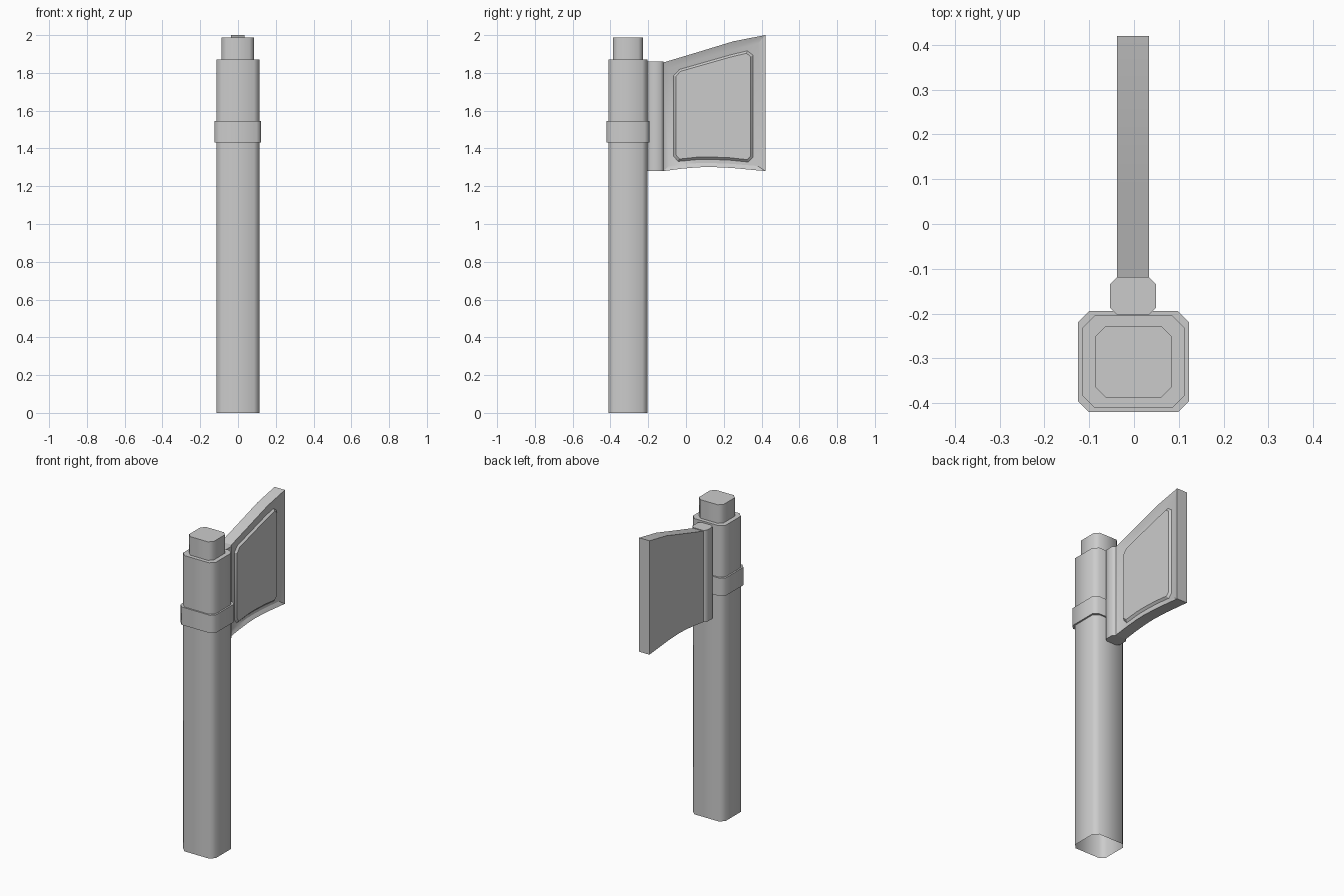
import bpy
import math

if "Cube" in bpy.data.objects:
    bpy.data.objects.remove(bpy.data.objects["Cube"])


def loft(name, rings, cap_start=True, cap_end=True, angle=50):
    """Bridge equal-length rings of points into one mesh."""
    n = len(rings[0])
    verts = [p for ring in rings for p in ring]
    faces = [(k * n + i, k * n + (i + 1) % n, (k + 1) * n + (i + 1) % n, (k + 1) * n + i)
             for k in range(len(rings) - 1) for i in range(n)]
    if cap_start:
        faces.append(tuple(reversed(range(n))))
    if cap_end:
        faces.append(tuple(range((len(rings) - 1) * n, len(rings) * n)))
    mesh = bpy.data.meshes.new(name)
    mesh.from_pydata(verts, [], faces)
    mesh.update()
    obj = bpy.data.objects.new(name, mesh)
    bpy.context.collection.objects.link(obj)
    bpy.ops.object.select_all(action='DESELECT')
    obj.select_set(True)
    bpy.context.view_layer.objects.active = obj
    bpy.ops.object.shade_smooth_by_angle(angle=math.radians(angle))
    return obj


def octagon(x0, x1, y0, y1, c, z):
    """Rectangle with cut corners, counter-clockwise."""
    return [(x0 + c, y0, z), (x1 - c, y0, z), (x1, y0 + c, z), (x1, y1 - c, z),
            (x1 - c, y1, z), (x0 + c, y1, z), (x0, y1 - c, z), (x0, y0 + c, z)]


def at_x(points, x):
    return [(x, y, z) for y, z in points]


# Handle: open-bottomed post with a stepped plug on top
loft("handle", [octagon(-.115, .113, -.411, -.204, .028, 0),
                octagon(-.115, .113, -.411, -.204, .028, 1.87),
                octagon(-.087, .085, -.387, -.228, .024, 1.87),
                octagon(-.087, .085, -.387, -.228, .024, 1.987)], cap_start=False)

# Collar band around the handle
loft("collar", [octagon(-.112, .110, -.408, -.207, .026, 1.432),
                octagon(-.125, .123, -.42, -.194, .025, 1.432),
                octagon(-.125, .123, -.42, -.194, .025, 1.545),
                octagon(-.112, .110, -.408, -.207, .026, 1.545)],
     cap_start=False, cap_end=False)

# Socket joining the blade to the handle
loft("blade_socket", [octagon(-.053, .049, -.203, -.118, .016, z) for z in (1.28, 1.86)])

# Blade with a recessed right face
outline = [(-.12, 1.28), (-.03, 1.292), (.06, 1.3), (.13, 1.302), (.24, 1.297), (.42, 1.28),
           (.42, 2.0), (.25, 1.967), (.06, 1.909), (-.12, 1.855)]
recess = [(-.09, 1.309), (-.02, 1.317), (.06, 1.322), (.13, 1.323), (.23, 1.319), (.38, 1.307),
          (.38, 1.955), (.24, 1.921), (.06, 1.869), (-.09, 1.823)]
loft("blade", [at_x(outline, -.038), at_x(outline, .034), at_x(recess, .02)], angle=30)

# Raised panel inside the recess
base = [(-.066, 1.357), (-.042, 1.33), (.06, 1.34), (.13, 1.341), (.23, 1.337), (.33, 1.327),
        (.356, 1.352), (.356, 1.894), (.325, 1.918), (.23, 1.895), (-.035, 1.819), (-.066, 1.785)]
top = [(-.054, 1.367), (-.034, 1.344), (.06, 1.354), (.13, 1.355), (.23, 1.351), (.323, 1.341),
       (.342, 1.36), (.342, 1.886), (.32, 1.904), (.23, 1.882), (-.03, 1.808), (-.054, 1.78)]
loft("blade_panel", [at_x(base, .019), at_x(top, .032)], cap_start=False, angle=30)
